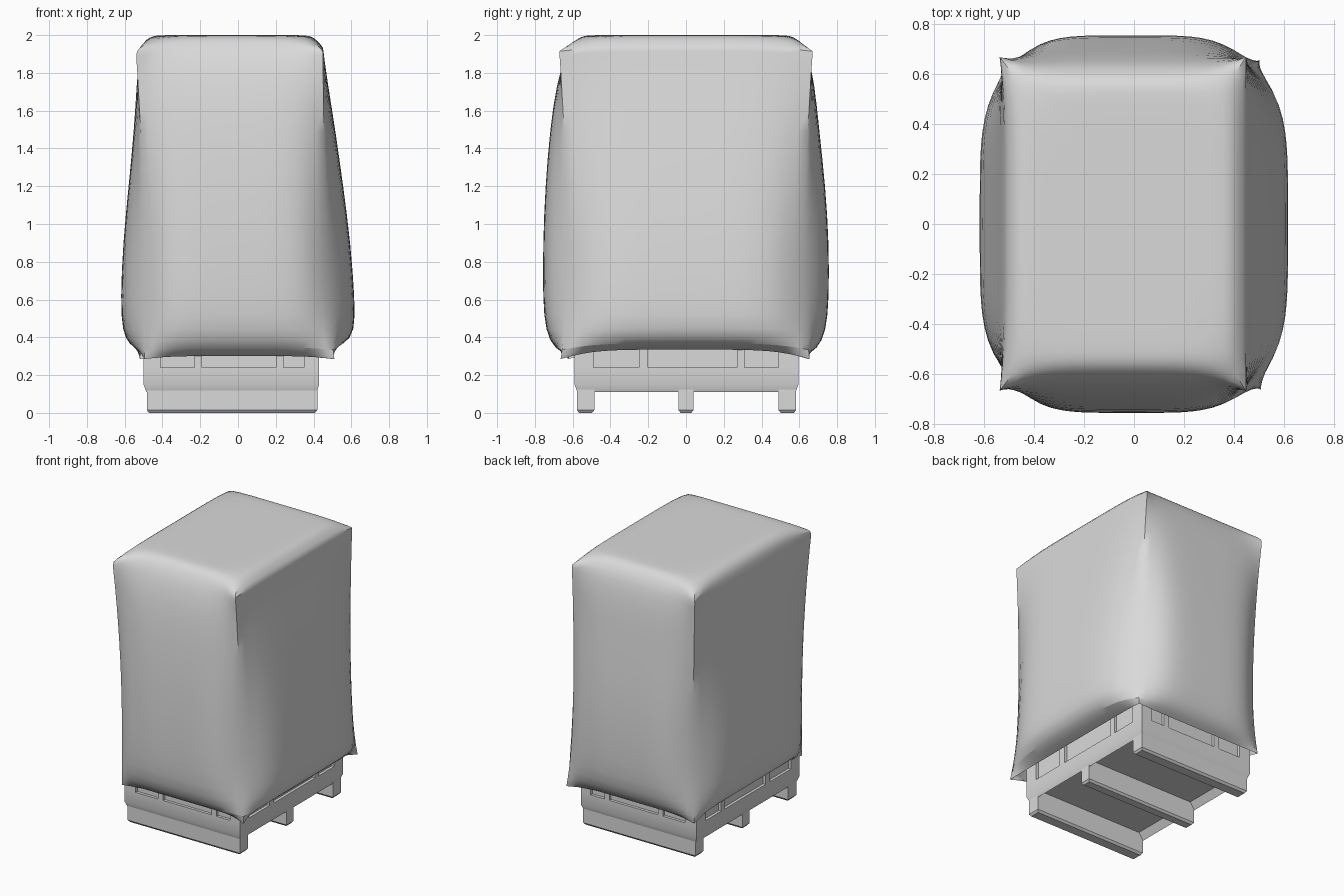
import bpy, bmesh

cube = bpy.data.objects.get("Cube")
if cube:
    bpy.data.objects.remove(cube, do_unlink=True)

# One pale grey for the whole model
grey = bpy.data.materials.new("pale_grey")
grey.use_nodes = True
grey.diffuse_color = (0.7, 0.7, 0.7, 1)
grey.node_tree.nodes["Principled BSDF"].inputs["Base Color"].default_value = (0.7, 0.7, 0.7, 1)


def finish(bm, name):
    bmesh.ops.recalc_face_normals(bm, faces=bm.faces)
    mesh = bpy.data.meshes.new(name)
    bm.to_mesh(mesh)
    bm.free()
    mesh.materials.append(grey)
    obj = bpy.data.objects.new(name, mesh)
    bpy.context.collection.objects.link(obj)
    return obj


def smooth(obj):
    bpy.ops.object.select_all(action="DESELECT")
    obj.select_set(True)
    bpy.context.view_layer.objects.active = obj
    bpy.ops.object.shade_smooth_by_angle(angle=0.7)


def bridge(bm, lower, upper):
    n = len(lower)
    for i in range(n):
        j = (i + 1) % n
        bm.faces.new((lower[i], lower[j], upper[j], upper[i]))


def block(name, x, y, levels, recess=0.0):
    """Rectangular stack; every level is (height, inset)."""
    bm = bmesh.new()
    rings = []
    for z, d in levels:
        corners = ((x[0] + d, y[0] + d), (x[1] - d, y[0] + d),
                   (x[1] - d, y[1] - d), (x[0] + d, y[1] - d))
        rings.append([bm.verts.new((px, py, z)) for px, py in corners])
    for lower, upper in zip(rings, rings[1:]):
        bridge(bm, lower, upper)
    bottom = bm.faces.new(rings[0][::-1])
    bm.faces.new(rings[-1])
    if recess:
        bm.normal_update()
        bmesh.ops.inset_region(bm, faces=[bottom], thickness=0.05)
        for v in bottom.verts:
            v.co.z += recess
    return finish(bm, name)


# Pallet base: hollow-bottomed skirt, recessed walls and three runners
X, Y = (-0.50, 0.43), (-0.59, 0.595)
WALL = ((0.24, 0), (0.45, 0))
smooth(block("base_skirt", X, Y, ((0.11, 0.015), (0.15, 0), (0.24, 0)), recess=0.05))
block("recessed_walls", (X[0] + 0.02, X[1] - 0.02), (Y[0] + 0.02, Y[1] - 0.02), WALL)
for name, y in (("front", (-0.578, -0.485)), ("middle", (-0.04, 0.04)), ("back", (0.49, 0.583))):
    block(name + "_runner", (-0.483, 0.42), y, ((0, 0.012), (0.015, 0), (0.16, 0)))

# Upright ribs framing the wall panels
for i, x in enumerate(((-0.23, -0.19), (0.20, 0.24))):
    block(f"front_back_rib_{i + 1}", x, Y, WALL)
for i, y in enumerate(((-0.25, -0.20), (0.27, 0.31))):
    block(f"side_rib_{i + 1}", X, y, WALL)
for side, x in (("right", (X[0], -0.41)), ("left", (0.35, X[1]))):
    for end, y in (("front", (Y[0], -0.49)), ("back", (0.49, Y[1]))):
        block(f"{end}_{side}_corner_post", x, y, WALL)

# Draped cover: sections with pinched corners and bulging sides
STEPS = 12
# Outward flare of the hem at each corner, starting front right
FLARES = ((-1, -1, 0.0), (1, -1, 0.04), (1, 1, 0.03), (-1, 1, 0.025))


def section(bm, mid_z, corner_z, mids, corners):
    """mids are (x min, x max, y min, y max); corners run round from front right."""
    ml, mr, mf, mb = mids
    # The hem hangs lower at front and back; the left rim slumps a little
    sag = 0.4 * max(0, 0.42 - mid_z)
    slump = 0.012 if 1.93 < mid_z < 1.98 else 0
    drops = (sag, slump, sag, 0)
    ring = []
    for k in range(4):
        start, end = corners[k], corners[(k + 1) % 4]
        for i in range(STEPS):
            t = i / STEPS
            w = 1 - abs(2 * t - 1) ** 5
            x = start[0] + (end[0] - start[0]) * t
            y = start[1] + (end[1] - start[1]) * t
            if k % 2 == 0:
                y += ((mf if k == 0 else mb) - y) * w
            else:
                x += ((mr if k == 1 else ml) - x) * w
            ring.append(bm.verts.new((x, y, corner_z + (mid_z - drops[k] - corner_z) * w)))
    return ring


def corner_points(z):
    bow = 0.045 * (max(0, z - 0.7) / 1.2) ** 2
    low = max(0, 1 - (z - 0.28) / 0.45) ** 2
    points = []
    for sx, sy, flare in FLARES:
        out = bow + flare * low
        x = -0.495 - out if sx < 0 else 0.477 - 0.03 * (z - 0.6) + 0.25 * bow + 0.6 * flare * low
        points.append((x, sy * (0.625 + out)))
    return points


# Middle height, corner height, then right, left, front and back bulge
BODY = (
    (0.335, 0.285, -0.525, 0.457, -0.615, 0.625),
    (0.36, 0.325, -0.575, 0.565, -0.695, 0.695),
    (0.43, 0.42, -0.613, 0.62, -0.744, 0.742),
    (0.6, 0.6, -0.622, 0.618, -0.758, 0.757),
    (0.9, 0.9, -0.609, 0.596, -0.757, 0.757),
    (1.2, 1.2, -0.579, 0.557, -0.745, 0.738),
    (1.5, 1.5, -0.55, 0.515, -0.72, 0.705),
    (1.75, 1.73, -0.536, 0.474, -0.685, 0.68),
    (1.9, 1.87, -0.522, 0.454, -0.635, 0.645),
    (1.945, 1.915, -0.51, 0.45, -0.605, 0.615),
)
# Rounded crown: middle height, corner height, inward shift from the rim
CROWN = ((1.979, 1.945, 0.025), (1.998, 1.982, 0.065), (2.0, 2.0, 0.12), (2.0, 2.0, 0.3))

bm = bmesh.new()
rings = [section(bm, row[0], row[1], row[2:], corner_points(row[1])) for row in BODY]
rim, rim_corners = BODY[-1][2:], corner_points(BODY[-1][1])
for mid_z, corner_z, d in CROWN:
    mids = (rim[0] + d, rim[1] - d, rim[2] + d, rim[3] - d)
    pinch = max(0, 1 - d / 0.1)
    corners = []
    for (sx, sy, _), (cx, cy) in zip(FLARES, rim_corners):
        mx, my = mids[sx > 0], mids[2 + (sy > 0)]
        ox, oy = rim[sx > 0], rim[2 + (sy > 0)]
        corners.append((mx + (cx - ox) * pinch, my + (cy - oy) * pinch))
    rings.append(section(bm, mid_z, corner_z, mids, corners))
for lower, upper in zip(rings, rings[1:]):
    bridge(bm, lower, upper)
bm.faces.new(rings[-1])

# Keep the four hanging corner folds and the left rim crisp
crease = bm.edges.layers.float.new("crease_edge")
for k in range(4):
    for lower, upper in zip(rings, rings[1:len(BODY) + 1]):
        bm.edges.get((lower[k * STEPS], upper[k * STEPS]))[crease] = 1.0
left_rim = rings[len(BODY) - 1][STEPS:2 * STEPS + 1]
for a, b in zip(left_rim, left_rim[1:]):
    bm.edges.get((a, b))[crease] = 0.8

cover = finish(bm, "draped_cover")
cloth = cover.modifiers.new("soft_cloth", "SUBSURF")
cloth.levels = cloth.render_levels = 1
smooth(cover)
